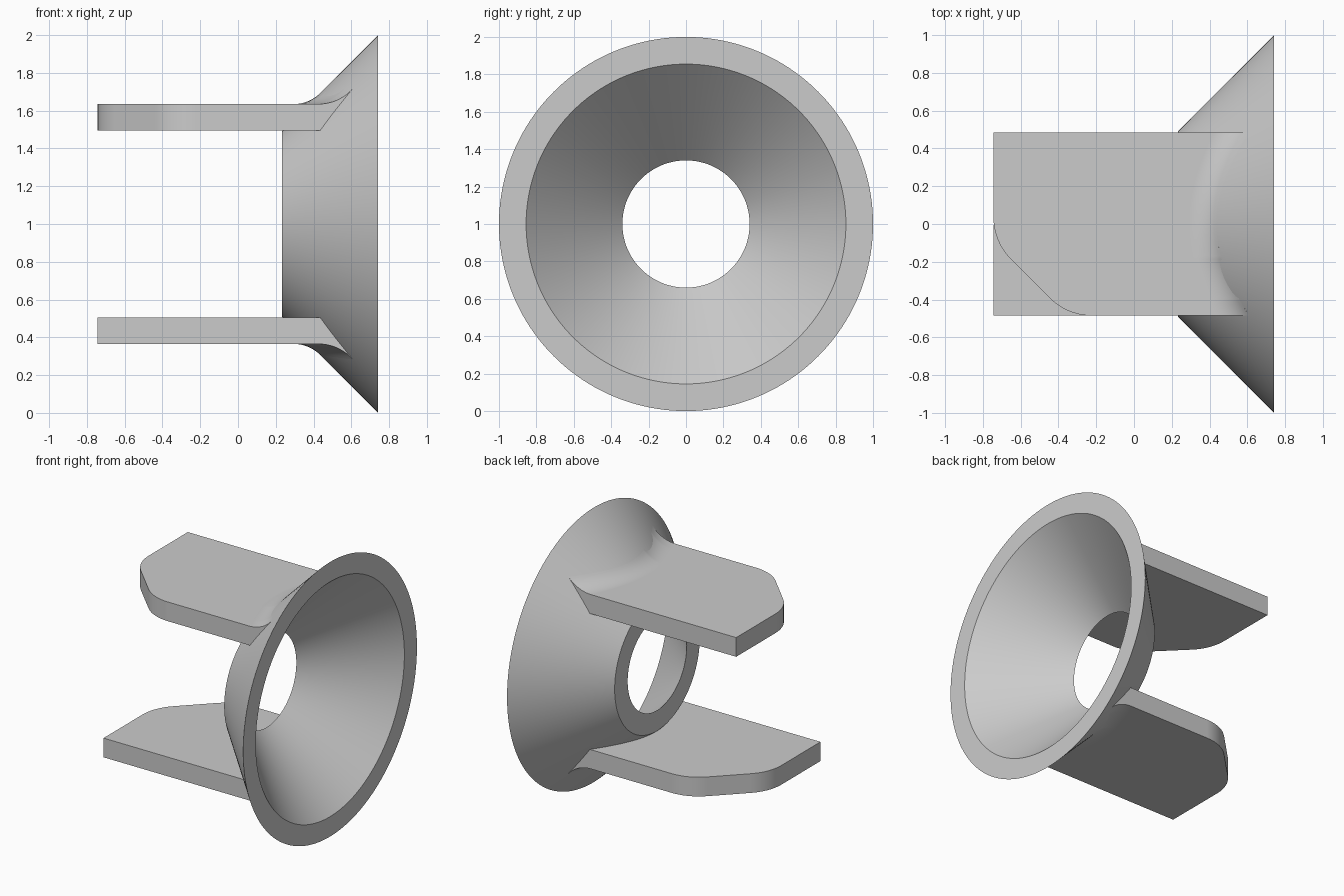
import bpy, bmesh, math
from mathutils import Vector, Matrix

cube = bpy.data.objects.get("Cube")
if cube:
    bpy.data.objects.remove(cube, do_unlink=True)

AXIS_Z = 1.0
CONE_SHIFT = 0.258           # outer cone: radius = x + CONE_SHIFT
HALF_W = 0.485               # half width of a plate
BOTTOM, TOP = 0.495, 0.635   # plate heights from the axis
END_X = -0.744
BLEND = 0.2                  # radius of the blend between plate and cone

grey = bpy.data.materials.new("plain grey")
grey.use_nodes = True
colour = (0.6, 0.6, 0.6, 1)
grey.diffuse_color = colour
grey.node_tree.nodes["Principled BSDF"].inputs["Base Color"].default_value = colour


def finish(name, bm):
    bmesh.ops.recalc_face_normals(bm, faces=bm.faces)
    mesh = bpy.data.meshes.new(name)
    bm.to_mesh(mesh)
    bm.free()
    mesh.materials.append(grey)
    obj = bpy.data.objects.new(name, mesh)
    bpy.context.collection.objects.link(obj)
    bpy.ops.object.select_all(action='DESELECT')
    obj.select_set(True)
    bpy.context.view_layer.objects.active = obj
    bpy.ops.object.shade_smooth_by_angle(angle=math.radians(25))
    weighted = obj.modifiers.new("weighted normals", 'WEIGHTED_NORMAL')
    weighted.keep_sharp = True
    return obj


# Funnel: a closed four-point profile turned about the x axis
def make_funnel(segments=160):
    profile = [(0.232, 0.49), (0.742, 1.0), (0.742, 0.855), (0.232, 0.34)]
    bm = bmesh.new()
    rings = []
    for i in range(segments):
        a = math.tau * i / segments
        rings.append([bm.verts.new((x, r * math.sin(a), AXIS_Z + r * math.cos(a)))
                      for x, r in profile])
    for i in range(segments):
        a, b = rings[i - 1], rings[i]
        for j in range(len(profile)):
            bm.faces.new((a[j - 1], a[j], b[j], b[j - 1]))
    finish("funnel", bm)


# Outline of the cut corner: a 45 degree chamfer with two rounded ends
def corner_outline(cut=0.39, tangent=0.13, steps=10):
    radius = tangent / math.tan(math.pi / 8)
    points = []
    cx, cy = END_X + cut + tangent, -HALF_W + radius
    for i in range(steps + 1):
        a = math.pi / 4 * i / steps
        points.append((cx - radius * math.sin(a), cy - radius * math.cos(a)))
    cx, cy = END_X + radius, -HALF_W + cut + tangent
    for i in range(steps + 1):
        a = math.pi / 4 * (1 - i / steps)
        points.append((cx - radius * math.cos(a), cy - radius * math.sin(a)))
    return points


# Point on the rolling-ball blend for a given y and arc fraction
def blend_point(y, t):
    yc, zc = y, TOP + BLEND
    for _ in range(12):
        r = math.hypot(yc, zc)
        to_cone = Vector((1, -yc / r, -zc / r)).normalized()
        d = Vector((0, 0, -1)).slerp(to_cone, t)
        yc = y - BLEND * d.y
    xc = math.hypot(yc, zc) - CONE_SHIFT - BLEND * math.sqrt(2)
    return Vector((xc, yc, zc)) + BLEND * d


# Plate: sections across y, each running from the free end into the cone wall
def make_plate(name, turn, arc_steps=12, embed=0.03):
    outline = corner_outline()
    last_y = outline[-1][1]
    outline += [(END_X, last_y + (HALF_W - last_y) * i / 14) for i in range(1, 15)]
    bm = bmesh.new()
    rows = []
    for x, y in outline:
        arc = [blend_point(y, i / arc_steps) for i in range(arc_steps + 1)]
        foot = Vector((math.hypot(y, BOTTOM) - CONE_SHIFT + embed, y, BOTTOM))
        section = [Vector((x, y, BOTTOM)), Vector((x, y, TOP)), *arc,
                   arc[-1] + Vector((embed, 0, 0)), foot]
        rows.append([bm.verts.new(p) for p in section])
    for a, b in zip(rows, rows[1:]):
        for j in range(len(a)):
            bm.faces.new((a[j - 1], a[j], b[j], b[j - 1]))
    bm.faces.new(rows[0])
    bm.faces.new(rows[-1])
    bm.transform(Matrix.Translation((0, 0, AXIS_Z)) @ Matrix.Rotation(turn, 4, 'X'))
    finish(name, bm)


make_funnel()
make_plate("upper_plate", 0)
make_plate("lower_plate", math.pi)
